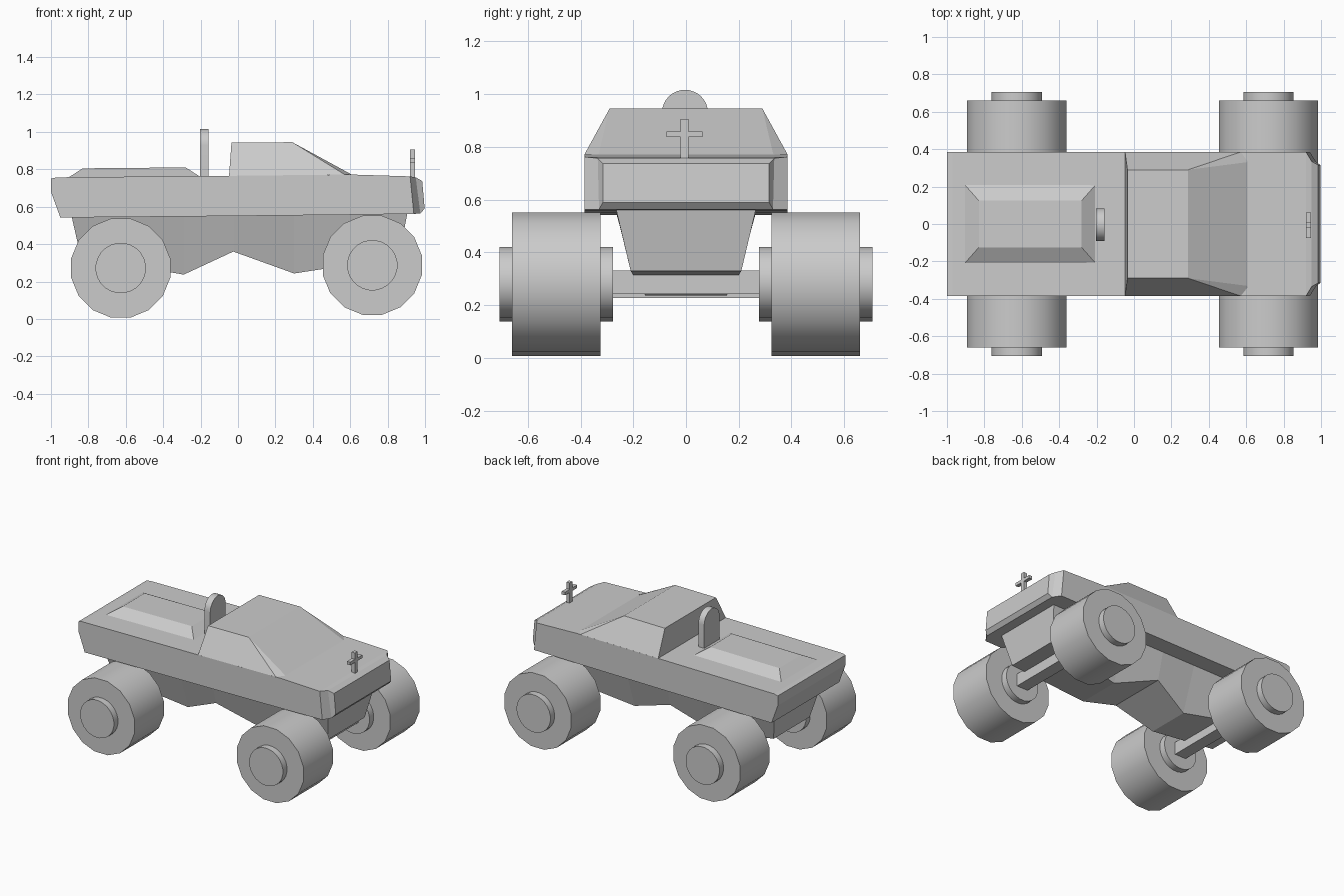
import bpy, bmesh, math
from mathutils import Matrix

if "Cube" in bpy.data.objects:
    bpy.data.objects.remove(bpy.data.objects["Cube"])

paint = bpy.data.materials.new("grey paint")
paint.diffuse_color = (0.6, 0.6, 0.6, 1)
paint.use_nodes = True
paint.node_tree.nodes["Principled BSDF"].inputs["Base Color"].default_value = paint.diffuse_color


def finish(bm, name, angle=None):
    bmesh.ops.recalc_face_normals(bm, faces=bm.faces)
    me = bpy.data.meshes.new(name)
    bm.to_mesh(me)
    bm.free()
    me.materials.append(paint)
    ob = bpy.data.objects.new(name, me)
    bpy.context.collection.objects.link(ob)
    if angle:
        bpy.context.view_layer.objects.active = ob
        ob.select_set(True)
        bpy.ops.object.shade_smooth_by_angle(angle=math.radians(angle))
        ob.select_set(False)
    return ob


def loft(name, sections, angle=None):
    """Sections along x: (x bottom, z bottom, half width bottom, x top, z top, half width top)."""
    bm = bmesh.new()
    rings = []
    for xb, zb, wb, xt, zt, wt in sections:
        pts = [(xb, -wb, zb), (xb, wb, zb), (xt, wt, zt), (xt, -wt, zt)]
        rings.append([bm.verts.new(p) for p in pts])
    for a, b in zip(rings, rings[1:]):
        for i in range(4):
            j = (i + 1) % 4
            bm.faces.new((a[i], a[j], b[j], b[i]))
    bm.faces.new(rings[0])
    bm.faces.new(rings[-1])
    return finish(bm, name, angle)


def box(name, centre, size):
    bm = bmesh.new()
    bmesh.ops.create_cube(bm, size=1, matrix=Matrix.Translation(centre) @ Matrix.Diagonal((*size, 1)))
    return finish(bm, name)


def drum(name, x, z, y0, y1, radius, sides):
    bm = bmesh.new()
    m = (Matrix.Translation((x, (y0 + y1) / 2, z)) @ Matrix.Rotation(math.pi / 2, 4, 'X')
         @ Matrix.Rotation(math.pi / sides, 4, 'Z'))
    bmesh.ops.create_cone(bm, cap_ends=True, segments=sides, radius1=radius, radius2=radius,
                          depth=abs(y1 - y0), matrix=m)
    return finish(bm, name, 30)


# Hull with undercut tail and chamfered nose corners
W = 0.385
loft("hull", [
    (-1.0, 0.68, W, -1.0, 0.75, W),
    (-0.95, 0.542, W, -0.97, 0.757, W),
    (-0.05, 0.55, W, -0.05, 0.765, W),
    (0.60, 0.557, W, 0.60, 0.772, W),
    (0.94, 0.562, W, 0.92, 0.762, W),
    (0.975, 0.563, 0.33, 0.95, 0.757, 0.335),
    (0.998, 0.59, 0.315, 0.985, 0.737, 0.315),
])

# Cabin with sloping sides and windscreen
loft("cabin", [
    (-0.048, 0.764, W, -0.035, 0.942, 0.29),
    (0.57, 0.772, W, 0.29, 0.945, 0.29),
    (0.615, 0.768, 0.34, 0.60, 0.776, 0.33),
])

# Raised rear deck panel
loft("rear_deck", [
    (-0.905, 0.757, 0.21, -0.83, 0.805, 0.125),
    (-0.205, 0.762, 0.21, -0.28, 0.81, 0.125),
])

# Tapered underbody with a raised middle
loft("underbody", [
    (-0.84, 0.33, 0.205, -0.89, 0.55, 0.265),
    (-0.29, 0.237, 0.155, -0.29, 0.552, 0.265),
    (-0.025, 0.36, 0.215, -0.025, 0.555, 0.265),
    (0.30, 0.243, 0.155, 0.30, 0.558, 0.265),
    (0.86, 0.33, 0.21, 0.905, 0.562, 0.265),
])

# Round-topped headrest behind the cabin
bm = bmesh.new()
outline = [(0.0875 * math.cos(math.pi * i / 16), 0.929 + 0.0875 * math.sin(math.pi * i / 16))
           for i in range(17)]
outline += [(-0.0875, 0.755), (0.0875, 0.755)]
face = bm.faces.new([bm.verts.new((-0.203, y - 0.004, z)) for y, z in outline])
ext = bmesh.ops.extrude_face_region(bm, geom=[face])
bmesh.ops.translate(bm, vec=(0.046, 0, 0), verts=[v for v in ext["geom"] if isinstance(v, bmesh.types.BMVert)])
finish(bm, "headrest", 30)

# Cross ornament on the nose
box("ornament_post", (0.932, -0.006, 0.825), (0.026, 0.03, 0.16))
box("ornament_bar", (0.932, -0.006, 0.848), (0.026, 0.137, 0.022))

# Axles, wheels and hubs
for end, x, z in (("rear", -0.627, 0.272), ("front", 0.718, 0.287)):
    box(end + "_axle", (x, 0, z), (0.09, 0.6, 0.09))
    for side, s in (("left", 1), ("right", -1)):
        drum(f"{end}_{side}_wheel", x, z, s * 0.325, s * 0.66, 0.27, 16)
        drum(f"{end}_{side}_hub", x, z, s * 0.277, s * 0.707, 0.135, 24)
